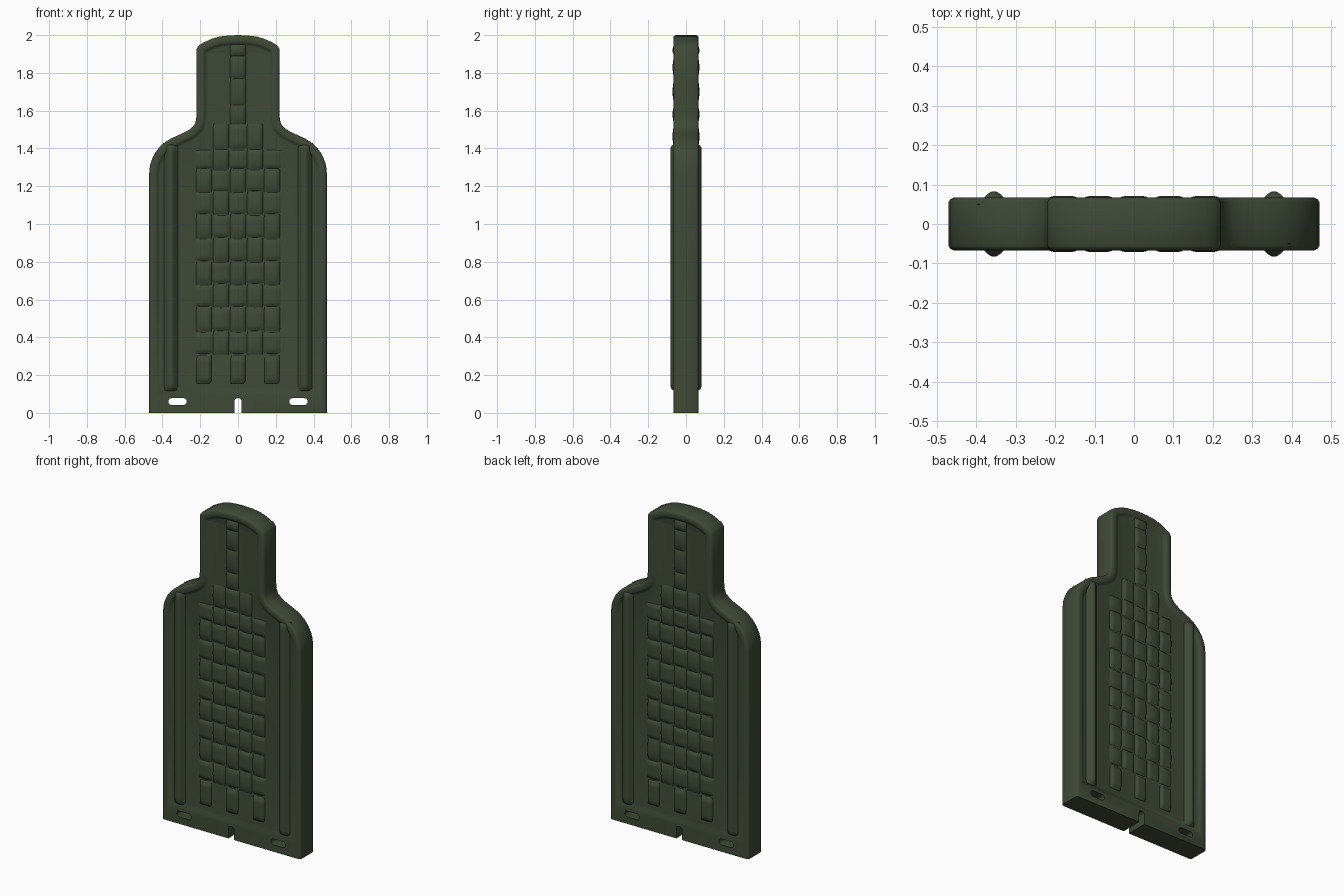
import bpy, bmesh, math
from mathutils import Vector

if "Cube" in bpy.data.objects:
    bpy.data.objects.remove(bpy.data.objects["Cube"])

green = bpy.data.materials.new("dark olive green")
green.diffuse_color = (0.05, 0.068, 0.038, 1)
green.use_nodes = True
green.node_tree.nodes["Principled BSDF"].inputs["Base Color"].default_value = green.diffuse_color

def make(name, bm, angle=35):
    bmesh.ops.recalc_face_normals(bm, faces=bm.faces)
    me = bpy.data.meshes.new(name)
    bm.to_mesh(me)
    bm.free()
    ob = bpy.data.objects.new(name, me)
    bpy.context.collection.objects.link(ob)
    me.materials.append(green)
    for p in me.polygons:
        p.use_smooth = True
    return ob

def shade(ob, angle):
    bpy.ops.object.select_all(action='DESELECT')
    bpy.context.view_layer.objects.active = ob
    ob.select_set(True)
    bpy.ops.object.shade_smooth_by_angle(angle=math.radians(angle))

# Bottle-shaped outline, right half from bottom to top, then mirrored
half = [(0.47, 0), (0.47, 0.6), (0.47, 1.27), (0.466, 1.31), (0.455, 1.345), (0.438, 1.378),
        (0.415, 1.408), (0.385, 1.434), (0.35, 1.455), (0.31, 1.473), (0.275, 1.489),
        (0.25, 1.505), (0.231, 1.525), (0.222, 1.55), (0.22, 1.58), (0.22, 1.75), (0.22, 1.925),
        (0.208, 1.945), (0.18, 1.962), (0.14, 1.98), (0.1, 1.992), (0.05, 1.998), (0, 2.0)]
outline = [Vector(p) for p in half] + [Vector((-x, z)) for x, z in reversed(half[:-1])]

def inset(d, zmin):
    pts, n = [], len(outline)
    for i, p in enumerate(outline):
        a = (p - outline[i - 1]).normalized()
        b = (outline[(i + 1) % n] - p).normalized()
        na, nb = Vector((-a.y, a.x)), Vector((-b.y, b.x))
        q = p + (na + nb) * (d / (1 + na.dot(nb)))
        if i in (0, n - 1):
            q.y = zmin
        pts.append(q)
    return pts

# Slab with rounded edge, raised rim and recessed panel on both faces
side = [(0.055, 0, 0), (0.062, 0.004, 0), (0.067, 0.014, 0), (0.067, 0.036, 0.09),
        (0.063, 0.043, 0.105), (0.056, 0.05, 0.12), (0.054, 0.06, 0.13)]
rings = [(-y, d, z) for y, d, z in reversed(side)] + side
bm = bmesh.new()
loops = [[bm.verts.new((p.x, y, p.y)) for p in inset(d, z)] for y, d, z in rings]
n = len(outline)
for A, B in zip(loops, loops[1:]):
    for i in range(n):
        j = (i + 1) % n
        bm.faces.new((A[i], A[j], B[j], B[i]))
bm.faces.new(loops[0])
bm.faces.new(loops[-1])
body = make("board_body", bm)

# Cutters: two oval slots and the bottom notch
def cutter(name, cx, cz, hw, hh, r):
    bm = bmesh.new()
    pts = []
    for k in range(24):
        a = 2 * math.pi * (k + 0.5) / 24
        c, s = math.cos(a), math.sin(a)
        pts.append((cx + math.copysign(hw - r, c) + r * c, cz + math.copysign(hh - r, s) + r * s))
    f = bm.faces.new([bm.verts.new((x, -0.2, z)) for x, z in pts])
    g = bmesh.ops.extrude_face_region(bm, geom=[f])["geom"]
    bmesh.ops.translate(bm, vec=(0, 0.4, 0), verts=[v for v in g if isinstance(v, bmesh.types.BMVert)])
    return make(name, bm)

cutters = [cutter("slot_cutter_left", -0.32, 0.06, 0.049, 0.018, 0.0175),
           cutter("slot_cutter_right", 0.32, 0.06, 0.049, 0.018, 0.0175),
           cutter("notch_cutter", 0, 0.0, 0.019, 0.078, 0.017)]
for c in cutters:
    m = body.modifiers.new("cut", 'BOOLEAN')
    m.operation, m.solver, m.object = 'DIFFERENCE', 'EXACT', c
    bpy.context.view_layer.objects.active = body
    bpy.ops.object.modifier_apply(modifier=m.name)
for c in cutters:
    bpy.data.objects.remove(c)
shade(body, 35)

# Patch: a height field laid on one face of the board
def patch(bm, x0, x1, z0, z1, s, height, nu=8, nv=8):
    g = [[bm.verts.new((x0 + (x1 - x0) * u / nu, s * height(u / nu, v / nv), z0 + (z1 - z0) * v / nv))
          for u in range(nu + 1)] for v in range(nv + 1)]
    for v in range(nv):
        for u in range(nu):
            q = (g[v][u], g[v][u + 1], g[v + 1][u + 1], g[v + 1][u])
            bm.faces.new(q if s < 0 else q[::-1])

def edge(t, w):
    d = min(t, 1 - t) / w
    return math.sqrt(1 - (1 - d) ** 2) if d < 1 else 1

# Straps bulge over along their length and have soft sides
def over_vertical(u, v):
    return 0.050 + edge(u, 0.25) * (0.010 + 0.011 * math.sin(math.pi * v) ** 0.6)

def over_horizontal(u, v):
    return 0.050 + edge(v, 0.25) * (0.008 + 0.009 * math.sin(math.pi * u) ** 0.6)

def strap_end(u, v):
    return 0.050 + 0.020 * edge(u, 0.25) * edge(v, 0.2)

rows = [0.31, 0.43, 0.56, 0.68, 0.80, 0.925, 1.05, 1.17, 1.29, 1.395]
xs = [-0.225, -0.135, -0.045, 0.045, 0.135, 0.225]
for s, label in ((-1, "front"), (1, "back")):
    bm = bmesh.new()
    for r in range(len(rows) - 1):
        for c in range(5):
            f = over_horizontal if (r + c) % 2 == 0 else over_vertical
            patch(bm, xs[c], xs[c + 1], rows[r], rows[r + 1], s, f)
    for c in (0, 2, 4):                                   # loose strap ends at the bottom
        patch(bm, xs[c] + 0.003, xs[c + 1] - 0.003, 0.15, 0.31, s, strap_end)
    for c in (1, 2, 3):                                   # narrowing top row
        patch(bm, xs[c], xs[c + 1], 1.395, 1.53, s, over_vertical if c != 2 else over_horizontal)
    for z0, z1 in ((1.53, 1.63), (1.63, 1.77), (1.77, 1.89), (1.89, 1.95)):
        patch(bm, -0.045, 0.045, z0, z1, s, over_vertical)
    shade(make("woven_straps_" + label, bm), 50)

    # Long side ridges with tapered ends
    bm = bmesh.new()
    for cx in (-0.355, 0.355):
        patch(bm, cx - 0.042, cx + 0.042, 0.11, 1.43, s,
              lambda u, v: 0.050 + 0.033 * math.sin(math.pi * u) ** 1.3 * edge(v, 0.03), 12, 80)
    shade(make("side_ridges_" + label, bm), 50)
